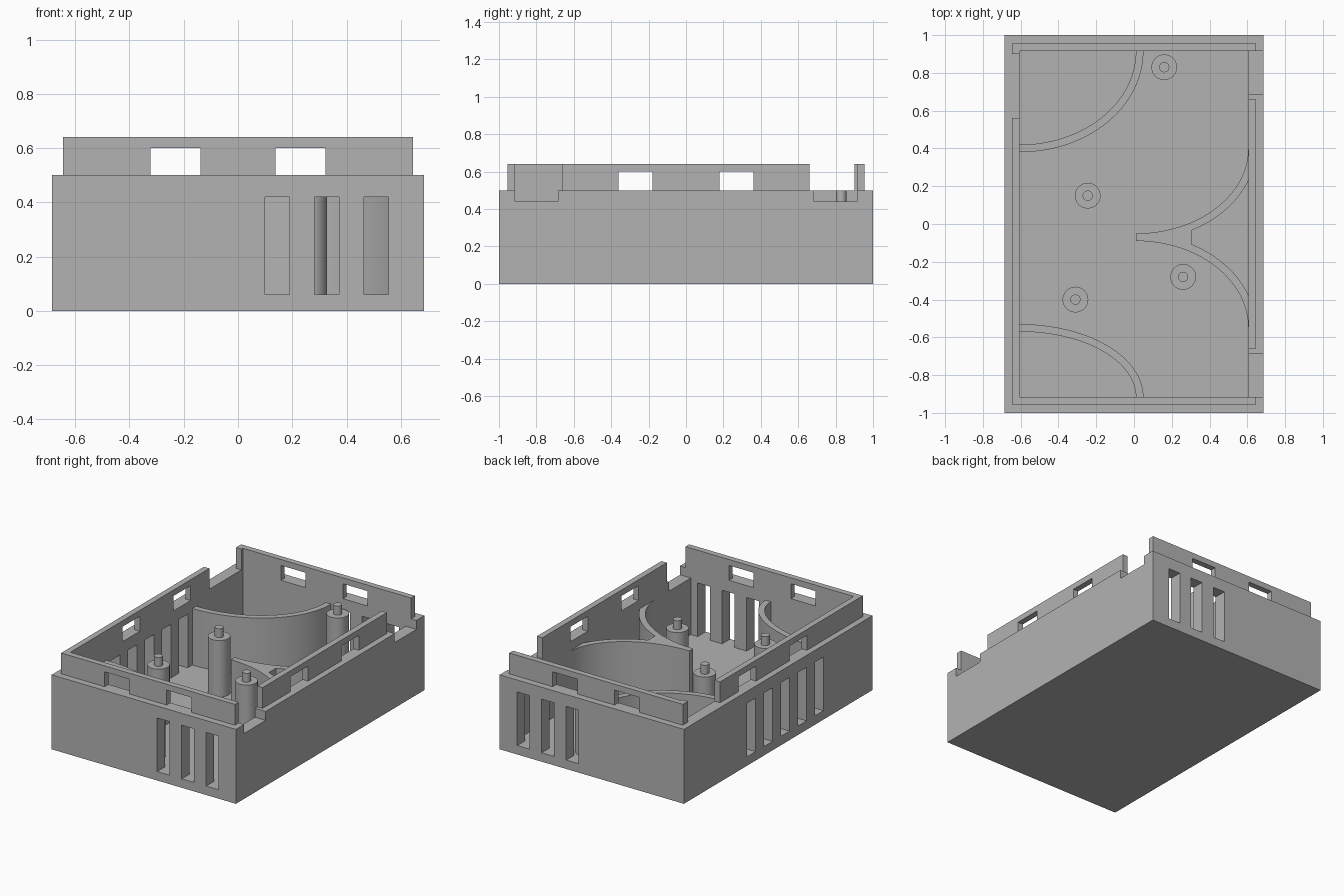
import bpy, bmesh
from math import cos, sin, pi, acos

cube = bpy.data.objects.get("Cube")
if cube:
    bpy.data.objects.remove(cube, do_unlink=True)

grey = bpy.data.materials.new("plain grey")
grey.use_nodes = True
colour = (0.45, 0.45, 0.45, 1)
grey.diffuse_color = colour
grey.node_tree.nodes["Principled BSDF"].inputs["Base Color"].default_value = colour

FLOOR, RIM, LIP, SHELF = 0.06, 0.5, 0.64, 0.44
IN_X, IN_Y = 0.605, 0.915


def finish(name, bm):
    bmesh.ops.recalc_face_normals(bm, faces=bm.faces)
    mesh = bpy.data.meshes.new(name)
    bm.to_mesh(mesh)
    bm.free()
    mesh.materials.append(grey)
    obj = bpy.data.objects.new(name, mesh)
    bpy.context.collection.objects.link(obj)
    return obj


def add_box(bm, x0, x1, y0, y1, z0, z1):
    verts = bmesh.ops.create_cube(bm, size=1)["verts"]
    for v in verts:
        v.co.x = x1 if v.co.x > 0 else x0
        v.co.y = y1 if v.co.y > 0 else y0
        v.co.z = z1 if v.co.z > 0 else z0


def box(name, *bounds):
    bm = bmesh.new()
    add_box(bm, *bounds)
    return finish(name, bm)


def cut(obj, boxes):
    """Subtract a list of boxes from an object, one after another."""
    for bounds in boxes:
        cutter = box("cutter", *bounds)
        cutter.hide_render = True
        mod = obj.modifiers.new("cut", 'BOOLEAN')
        mod.operation = 'DIFFERENCE'
        mod.solver = 'EXACT'
        mod.object = cutter
        bpy.context.view_layer.objects.active = obj
        bpy.ops.object.modifier_apply(modifier=mod.name)
        bpy.data.objects.remove(cutter, do_unlink=True)


def smooth(obj):
    bpy.ops.object.select_all(action='DESELECT')
    obj.select_set(True)
    bpy.context.view_layer.objects.active = obj
    bpy.ops.object.shade_smooth_by_angle(angle=pi / 6)


def prism(name, outline, z0, z1):
    bm = bmesh.new()
    face = bm.faces.new([bm.verts.new((x, y, z0)) for x, y in outline])
    top = bmesh.ops.extrude_face_region(bm, geom=[face])["geom"]
    for v in top:
        if isinstance(v, bmesh.types.BMVert):
            v.co.z = z1
    obj = finish(name, bm)
    smooth(obj)
    return obj


def arc(cx, cy, rx, ry, a0, a1, n=32):
    steps = [a0 + (a1 - a0) * i / n for i in range(n + 1)]
    return [(cx + rx * cos(a), cy + ry * sin(a)) for a in steps]


# Open case: cavity, vent slots in three walls, corner notches on the left wall
case = box("case_shell", -0.685, 0.685, -1, 1, 0, RIM)
cuts = [(-IN_X, IN_X, -IN_Y, IN_Y, FLOOR, 1)]
for i in range(3):
    x = 0.1 + 0.182 * i
    for y in (-1.1, 0.9):
        cuts.append((x, x + 0.09, y, y + 0.2, FLOOR, 0.42))
for i in range(5):
    y = -0.075 + 0.18 * (i - 2)
    cuts.append((-0.8, -0.6, y - 0.046, y + 0.046, FLOOR, 0.42))
for y0, y1 in ((-IN_Y, -0.685), (0.685, IN_Y)):
    cuts.append((0.5, 0.8, y0, y1, SHELF, 1))
cut(case, cuts)

# Raised lip with latch windows and open corners
lip = box("rim_lip", -0.645, 0.645, -0.955, 0.955, RIM, LIP)
cuts = [(-IN_X, IN_X, -IN_Y, IN_Y, 0, 1),
        (0.5, 0.8, 0.66, IN_Y, 0, 1),
        (0.5, 0.8, -IN_Y, -0.66, 0, 1),
        (-0.8, -0.5, 0.56, 0.9, 0, 1)]
for side in (-1, 1):
    w = 0.23 * side
    cuts.append((w - 0.092, w + 0.092, -1.2, 1.2, 0.4, 0.6))
    w = 0.27 * side
    cuts.append((-0.8, 0.8, w - 0.092, w + 0.092, 0.4, 0.6))
cut(lip, cuts)

# Curved partitions across the two right-hand corners
for name, cy, depth in (("back_partition", IN_Y, -0.535), ("front_partition", -IN_Y, 0.385)):
    outer = arc(-IN_X, cy, 0.655, depth, 0, pi / 2)
    inner = arc(-IN_X, cy, 0.615, depth * (1 - 0.04 / abs(depth)), pi / 2, 0)
    prism(name, outer + inner, FLOOR, SHELF)

# Forked partition on the left: two flared arms joined by a stem
a_wall, a_stem = acos(0.595 / 0.635), acos(0.295 / 0.635)
fork = (arc(0.01, 0.4, 0.595, 0.45, -pi / 2, 0)
        + arc(0.01, 0.4, 0.635, 0.49, -a_wall, -a_stem)
        + arc(0.01, -0.55, 0.635, 0.5, a_stem, a_wall)
        + arc(0.01, -0.55, 0.595, 0.46, 0, pi / 2))
prism("forked_partition", fork, FLOOR, SHELF)

# Stand-off posts with locating pins
for i, (x, y) in enumerate(((0.16, 0.83), (-0.245, 0.15), (0.26, -0.28), (-0.31, -0.4))):
    bm = bmesh.new()
    rings = []
    for r, z in ((0.068, FLOOR), (0.068, SHELF), (0.027, SHELF), (0.027, RIM)):
        rings.append([bm.verts.new((px, py, z)) for px, py in arc(x, y, r, r, 0, 2 * pi, 40)[:-1]])
    for low, high in zip(rings, rings[1:]):
        for k in range(len(low)):
            bm.faces.new((low[k - 1], low[k], high[k], high[k - 1]))
    bm.faces.new(rings[-1])
    bm.faces.new(rings[0])
    smooth(finish(f"post_{i + 1}", bm))
